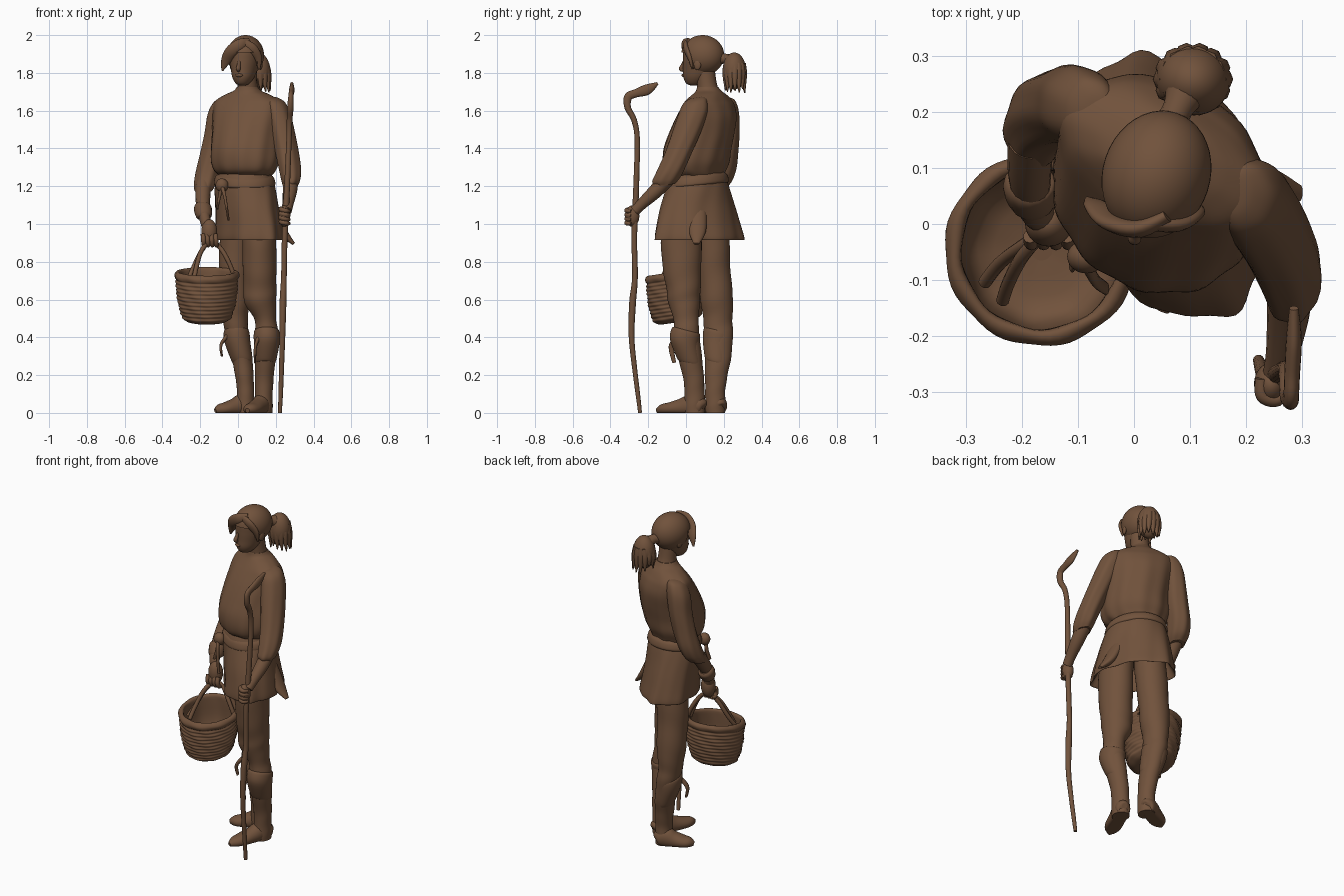
import bpy, bmesh, math, random
from mathutils import Vector, Matrix

random.seed(4)
brown = bpy.data.materials.new("earth brown")
brown.diffuse_color = (0.165, 0.085, 0.045, 1)


def finish(name, bm):
    bmesh.ops.recalc_face_normals(bm, faces=bm.faces)
    mesh = bpy.data.meshes.new(name)
    bm.to_mesh(mesh)
    bm.free()
    mesh.materials.append(brown)
    obj = bpy.data.objects.new(name, mesh)
    bpy.context.collection.objects.link(obj)
    return obj


def spline(rows, steps):
    out = []
    for i in range(len(rows) - 1):
        quad = [rows[max(i - 1, 0)], rows[i], rows[i + 1], rows[min(i + 2, len(rows) - 1)]]
        for s in range(steps):
            t = s / steps
            out.append([0.5 * (2 * b + (c - a) * t + (2 * a - 5 * b + 4 * c - d) * t * t
                               + (3 * b - a - 3 * c + d) * t ** 3) for a, b, c, d in zip(*quad)])
    return out + [list(rows[-1])]


def skin(name, rings):
    """Joins rings of points into a closed smooth body."""
    bm = bmesh.new()
    loops = [[bm.verts.new((p.x, p.y, max(p.z, 0.0))) for p in r] for r in rings]
    n = len(loops[0])
    for r0, r1 in zip(loops, loops[1:]):
        for k in range(n):
            j = (k + 1) % n
            bm.faces.new((r0[k], r0[j], r1[j], r1[k])).smooth = True
    bm.faces.new(loops[0][::-1])
    bm.faces.new(loops[-1])
    return finish(name, bm)


def loft(name, rows, steps=5, n=40, fold=None, tilt=0):
    """Level elliptical rings: x, y, z, half width, half depth, yaw in degrees."""
    rows = [tuple(r) + (0,) * (6 - len(r)) for r in rows]
    sm, rings = spline(rows, steps), []
    for i, (x, y, z, a, b, yaw) in enumerate(sm):
        w, ring = math.radians(yaw), []
        for k in range(n):
            th = 2 * math.pi * k / n
            f = fold(th, i / (len(sm) - 1)) if fold else 1
            u, v = a * f * math.cos(th), b * f * math.sin(th)
            dy = u * math.sin(w) + v * math.cos(w)
            ring.append(Vector((x + u * math.cos(w) - v * math.sin(w), y + dy, z + tilt * dy)))
        rings.append(ring)
    return skin(name, rings)


def tube(name, rows, ref=(1, 0, 0), steps=5, n=16):
    """Sweep square to the path: x, y, z, radius, optional second radius."""
    sm = spline([tuple(r) + (r[3],) * (5 - len(r)) for r in rows], steps)
    pts, rings = [Vector(r[:3]) for r in sm], []
    for i, r in enumerate(sm):
        t = (pts[min(i + 1, len(pts) - 1)] - pts[max(i - 1, 0)]).normalized()
        u = t.cross(Vector(ref)).normalized()
        v = u.cross(t)
        rings.append([pts[i] + u * r[3] * math.cos(2 * math.pi * k / n)
                      + v * r[4] * math.sin(2 * math.pi * k / n) for k in range(n)])
    return skin(name, rings)


def ball(name, centre, radii, yaw=0, cut=None):
    bm = bmesh.new()
    m = (Matrix.Translation(centre) @ Matrix.Rotation(math.radians(yaw), 4, 'Z')
         @ Matrix.Diagonal((*radii, 1)))
    bmesh.ops.create_uvsphere(bm, u_segments=40, v_segments=24, radius=1, matrix=m)
    if cut:
        bmesh.ops.delete(bm, geom=[f for f in bm.faces if cut(f.calc_center_median())], context='FACES')
    for f in bm.faces:
        f.smooth = True
    return finish(name, bm)


# Blouse, bulging over the belt
loft("blouse", [(.04, .07, 1.25, .14, .115, -45), (.035, .05, 1.28, .172, .145, -42),
                (.036, .052, 1.33, .19, .165, -40), (.04, .06, 1.40, .19, .172, -36),
                (.045, .082, 1.48, .19, .165, -32), (.05, .105, 1.56, .195, .148, -30),
                (.05, .118, 1.62, .195, .122, -28), (.05, .122, 1.655, .18, .10, -28),
                (.05, .124, 1.685, .125, .08, -26), (.05, .12, 1.705, .075, .066, -22),
                (.05, .115, 1.725, .056, .056, -20)],
     n=72, fold=lambda th, t: 1 + .022 * (1 - t) * math.sin(11 * th + 4 * t))

# Tunic skirt, belt and knot
loft("skirt", [(.035, .06, 1.29, .14, .12, -45), (.035, .062, 1.22, .168, .146, -50),
               (.045, .06, 1.10, .207, .152, -60), (.055, .062, 1.0, .233, .158, -63),
               (.06, .065, .93, .247, .164, -65), (.06, .065, .925, .238, .154, -65),
               (.055, .065, 1.04, .18, .11, -62)],
     n=72, fold=lambda th, t: 1 + .045 * t * math.sin(7 * th + 1) + .02 * t * math.sin(12 * th))
loft("belt", [(.035, .06, 1.20, .16, .138, -50), (.035, .06, 1.212, .176, .153, -50),
              (.035, .06, 1.245, .168, .146, -48), (.035, .06, 1.262, .15, .13, -46)], n=56, tilt=.1)
ball("belt_knot", (-.085, -.058, 1.205), (.034, .03, .036))
for i, (x, y, z) in enumerate([(-.05, -.115, 1.02), (-.11, -.075, 1.08)]):
    tube(f"belt_tail_{i}", [(-.085, -.07, 1.2, .012), ((x - .088) / 2, y + .015, 1.14, .013, .008),
                            (x, y, z, .012, .006)], steps=6)
tube("skirt_corner", [(.18, .06, 1.06, .03, .05), (.235, .06, .96, .025, .045), (.295, .055, .895, .008, .015)],
     ref=(0, 1, 0))

# Legs
ridges = lambda th, t: 1 + .014 * math.sin(50 * t + 2 * math.sin(th))
loft("left_leg", [(.11, -.01, 1.08, .085, .10), (.113, -.025, .9, .09, .108), (.115, -.02, .75, .088, .10),
                  (.116, -.013, .65, .087, .09), (.118, -.01, .58, .083, .084), (.143, 0, .50, .058, .066),
                  (.152, .003, .42, .06, .067), (.146, .02, .30, .054, .064), (.14, .038, .20, .05, .056),
                  (.137, .045, .12, .047, .053), (.135, .045, .05, .048, .055), (.135, .045, 0, .047, .053)],
     fold=ridges)
loft("right_leg", [(0, .13, 1.08, .085, .09), (-.008, .14, .9, .09, .09), (-.015, .15, .75, .085, .086),
                   (-.015, .163, .60, .08, .086), (-.015, .168, .50, .066, .077), (-.005, .173, .42, .063, .076),
                   (.02, .17, .30, .054, .07), (.033, .16, .20, .049, .06), (.04, .155, .12, .045, .053),
                   (.04, .155, .05, .048, .053), (.04, .155, 0, .046, .05)], fold=ridges)

# Boot cuffs, ties and shoes
for side, a, b, c in (("left", (.152, 0), (.152, -.008), (.145, .018)),
                      ("right", (-.008, .17), (-.002, .166), (.022, .166))):
    loft(f"{side}_boot_cuff", [(*a, .44, .05, .058), (*a, .43, .067, .075), (*b, .37, .068, .077),
                               (*c, .275, .056, .066), (*c, .26, .045, .052)], tilt=-.25)
tube("left_boot_tie", [(.11, -.05, .40, .012), (.092, -.078, .35, .014, .008), (.09, -.062, .265, .010, .006)])
tube("right_boot_tie", [(-.055, .13, .41, .012), (-.09, .115, .36, .014, .008), (-.085, .12, .30, .010, .006)])
for side, h, t in (("left", (.148, .085), (.062, -.125)), ("right", (.062, .182), (-.098, .105))):
    def on(f, h=h, t=t):
        return h[0] + (t[0] - h[0]) * f, h[1] + (t[1] - h[1]) * f
    tube(f"{side}_shoe", [(*on(-.06), .03, .015, .02), (*on(0), .035, .04, .045), (*on(.25), .04, .047, .06),
                          (*on(.5), .03, .048, .048), (*on(.8), .022, .048, .035), (*on(1), .018, .036, .028),
                          (*on(1.14), .012, .012, .012)], ref=(0, 0, 1), n=24)

# Sleeves
pleat = lambda th, t: 1 + .04 * t * math.sin(7 * th + 5 * t)
loft("left_sleeve", [(.175, .06, 1.672, .008, .008), (.182, .055, 1.666, .032, .042), (.197, .047, 1.64, .054, .066),
                     (.214, .035, 1.58, .064, .08), (.238, 0, 1.48, .064, .08), (.26, -.04, 1.38, .062, .076),
                     (.276, -.08, 1.29, .058, .076), (.28, -.105, 1.235, .05, .073), (.278, -.11, 1.205, .04, .05)],
     fold=pleat, tilt=.15)
loft("right_sleeve", [(-.06, .19, 1.668, .008, .008), (-.068, .195, 1.662, .032, .042), (-.08, .203, 1.64, .052, .06),
                      (-.098, .21, 1.58, .064, .07), (-.114, .213, 1.48, .064, .07), (-.134, .208, 1.38, .065, .068),
                      (-.16, .195, 1.28, .062, .07), (-.175, .17, 1.21, .057, .068), (-.183, .15, 1.175, .045, .05)],
     fold=pleat, tilt=.15)

# Forearms, wrist wrap and hands
tube("left_forearm", [(.28, -.08, 1.26, .042), (.275, -.16, 1.175, .038), (.265, -.23, 1.11, .03),
                      (.257, -.27, 1.07, .028)])
ball("left_hand", (.245, -.285, 1.042), (.031, .038, .056))
tube("right_forearm", [(-.183, .15, 1.21, .042), (-.186, .085, 1.12, .038), (-.178, .03, 1.04, .03),
                       (-.165, .012, .99, .028)])
tube("wrist_wrap", [(-.187, .08, 1.10, .034), (-.187, .07, 1.085, .047), (-.18, .045, 1.045, .043),
                    (-.178, .038, 1.03, .03)])
ball("right_hand", (-.152, 0, .957), (.042, .04, .068))
for i in range(4):
    z = 1.082 - .022 * i
    tube(f"left_finger_{i}", [(.228, -.275, z, .012), (.23, -.306, z - .006, .013), (.256, -.313, z - .012, .012),
                              (.272, -.29, z - .014, .008)], ref=(0, 0, 1), n=10)
    x = -.185 + .022 * i
    tube(f"right_finger_{i}", [(x, -.022, .945, .013), (x + .002, -.034, .915, .013), (x + .005, -.02, .888, .012),
                               (x + .006, .008, .892, .008)], n=10)

# Neck, head and face
tube("neck", [(.052, .125, 1.66, .066), (.05, .112, 1.73, .053), (.047, .10, 1.82, .052)])
loft("head", [(.024, .045, 1.733, .012, .015, -18), (.024, .043, 1.742, .034, .04, -18),
              (.028, .055, 1.775, .056, .07, -18), (.033, .07, 1.82, .069, .087, -18),
              (.037, .08, 1.87, .078, .098, -18), (.039, .085, 1.92, .08, .10, -18),
              (.04, .088, 1.965, .058, .075, -18), (.04, .09, 1.985, .015, .02, -18)])
tube("nose", [(.006, -.01, 1.862, .007), (.003, -.018, 1.838, .01), (.001, -.026, 1.822, .012),
              (.004, -.015, 1.812, .008)])
ball("lips", (.006, -.012, 1.787), (.02, .01, .009), -18)
for side, s in (("left", 1), ("right", -1)):
    ball(f"{side}_ear", (.043 + s * .076, .085 - s * .025, 1.845), (.01, .02, .03), -18)

# Hair cap open at the face, swept fringe and ponytail
facing = Vector((-.31, -.95, 0))
hair_c = Vector((.04, .088, 1.893))
ball("hair_cap", hair_c, (.096, .116, .107), -18,
     cut=lambda p: (p - hair_c).dot(facing) > .045 and p.z < 1.9)
tube("fringe_right", [(.06, .015, 1.965, .02, .012), (.012, -.008, 1.95, .03, .016), (-.035, .002, 1.915, .032, .016),
                      (-.064, .03, 1.865, .026, .012), (-.083, .045, 1.812, .005, .004)], ref=(0, 1, 0))
tube("fringe_left", [(.03, .0, 1.96, .02, .012), (.075, .0, 1.93, .026, .014), (.107, .02, 1.88, .02, .012),
                     (.112, .035, 1.82, .005, .004)], ref=(0, 1, 0))
tube("ponytail_root", [(.062, .17, 1.872, .032), (.078, .205, 1.875, .027), (.095, .24, 1.86, .042)],
     ref=(0, 0, 1))
ball("ponytail", (.105, .256, 1.81), (.066, .062, .098), -18)
for i in range(14):
    w = 2 * math.pi * i / 14
    c, s, d = math.cos(w), math.sin(w), random.uniform(.69, .75)
    tube(f"ponytail_lock_{i}", [(.105 + .04 * c, .258 + .04 * s, 1.85, .02), (.105 + .052 * c, .258 + .046 * s, 1.79, .02),
                                (.108 + .062 * c, .26 + .052 * s, 1 + d, .003)], n=8)

# Round-bellied basket of coiled rows with a thick rim, tilted forward
bx, by = -.165, -.045
wall = [(.495 + .0105 * i, .122 + .042 * math.sin(math.pi / 2 * (i / 20) ** .75) + (.0022 if i % 2 else -.0022))
        for i in range(21)]
profile = ([(.48, .02), (.481, .09)] + wall + [(.715, .169), (.732, .172), (.748, .16), (.742, .144),
           (.70, .142), (.60, .14), (.53, .112), (.512, .02)])
loft("basket", [(bx, by, z, r, r) for z, r in profile], steps=3, n=64, tilt=.15,
     fold=lambda th, t: 1 + .012 * math.sin(9 * th + 25 * t))
for i, d in enumerate((-.016, .016)):
    tube(f"basket_handle_{i}", [(-.25 - d, -.12 + d, .70, .012), (-.23 - d / 2, -.085 + d, .765, .012),
                                (-.195, -.045 + d / 2, .855, .012), (-.15, -.01, .905, .012),
                                (-.10, 0, .88, .012), (-.055, .005 + d, .81, .012), (-.018, .01 + d, .72, .012)],
         ref=(0, 1, 0), n=10)

# Crooked walking staff
tube("staff", [(.222, -.243, 0, .010), (.226, -.255, .10, .012), (.23, -.27, .22, .013), (.235, -.288, .40, .015),
               (.238, -.283, .58, .018), (.243, -.27, .72, .015), (.247, -.274, .92, .015), (.254, -.268, 1.08, .016),
               (.262, -.262, 1.25, .015), (.27, -.258, 1.45, .014), (.273, -.275, 1.55, .015),
               (.277, -.308, 1.615, .017), (.28, -.306, 1.672, .022, .014), (.282, -.265, 1.692, .022, .014),
               (.285, -.205, 1.712, .028, .014), (.285, -.15, 1.745, .007, .008)])
